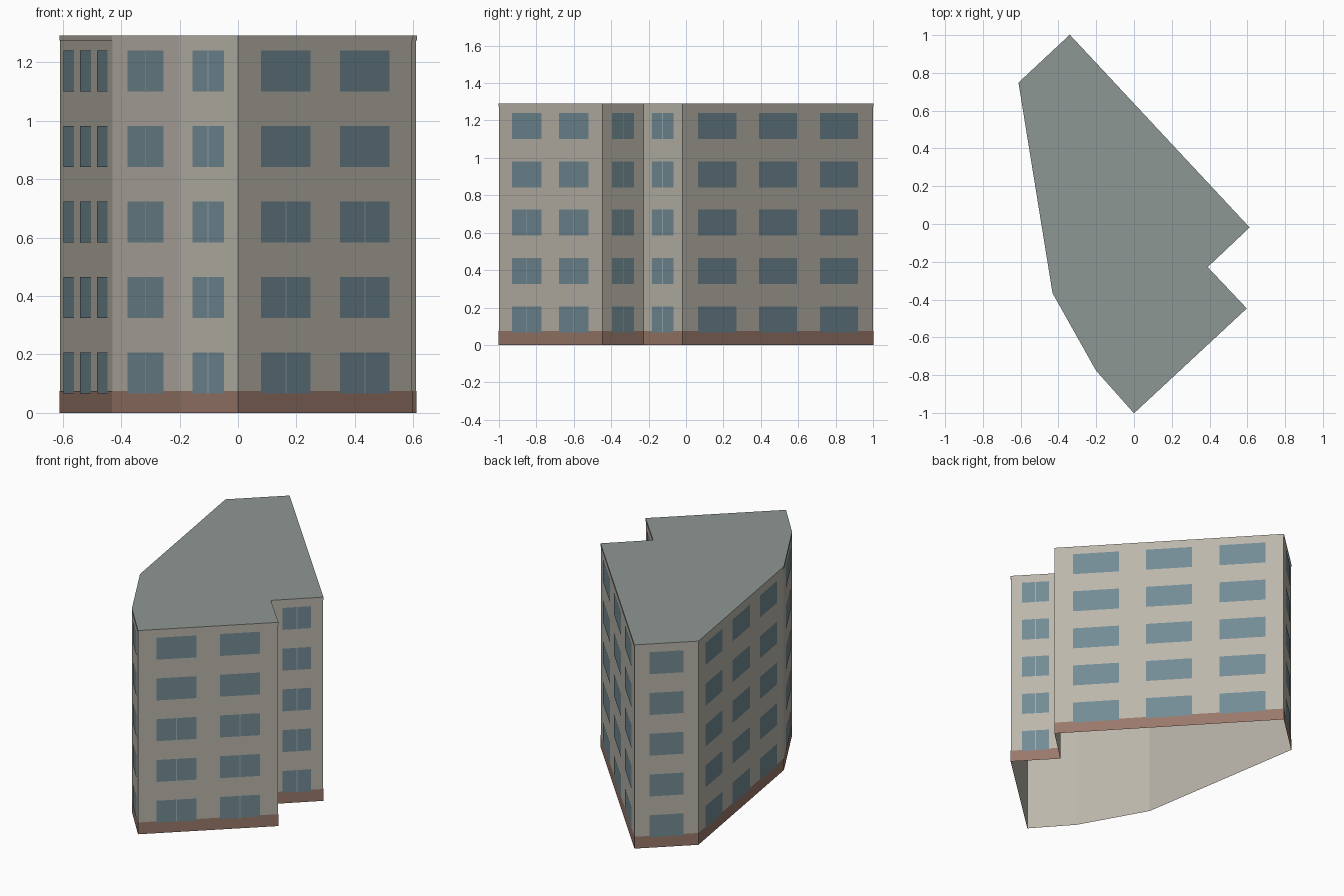
import bpy
from mathutils import Vector

if "Cube" in bpy.data.objects:
    bpy.data.objects.remove(bpy.data.objects["Cube"])

H, FLOORS = 1.292, 5
FH = H / FLOORS
# footprint, counter-clockwise from the front corner
PLAN = [Vector(p) for p in [(0, -1), (0.595, -0.447), (0.388, -0.228), (0.61, -0.018),
                            (-0.34, 1), (-0.61, 0.748), (-0.43, -0.365), (-0.2, -0.775)]]
BAYS = [2, 1, 1, 3, 1, 3, 1, 1]      # windows per storey on each wall
N = len(PLAN)


def material(name, rgb):
    m = bpy.data.materials.new(name)
    m.diffuse_color = (*rgb, 1)
    m.use_nodes = True
    m.node_tree.nodes["Principled BSDF"].inputs["Base Color"].default_value = m.diffuse_color
    return m


WALL = material("wall_render", (0.50, 0.47, 0.41))
BRICK = material("base_brick", (0.32, 0.19, 0.145))
GLASS = material("glass", (0.17, 0.26, 0.30))
FRAME = material("mullion_paint", (0.33, 0.42, 0.46))
ROOF = material("roof_felt", (0.27, 0.31, 0.295))


def add_mesh(name, verts, faces, mat):
    me = bpy.data.meshes.new(name)
    me.from_pydata(verts, [], faces)
    me.materials.append(mat)
    ob = bpy.data.objects.new(name, me)
    bpy.context.collection.objects.link(ob)


def wall_axes(i):
    a, b = PLAN[i], PLAN[(i + 1) % N]
    d = (b - a).normalized()
    return a, (b - a).length, d, Vector((d.y, -d.x))


def outline(off):
    # footprint pushed outward with mitred corners
    pts = []
    for i in range(N):
        n1, n2 = wall_axes(i - 1 if i else N - 1)[3], wall_axes(i)[3]
        pts.append(PLAN[i] + (n1 + n2) * off / (1 + n1.dot(n2)))
    return pts


def band(name, z0, z1, off, mat):
    pts = outline(off)
    verts = [(p.x, p.y, z) for z in (z0, z1) for p in pts]
    faces = [(i, (i + 1) % N, (i + 1) % N + N, i + N) for i in range(N)]
    add_mesh(name, verts, faces, mat)


def panels(name, rects, off, mat):
    # flat rectangles on the walls: (wall, centre, width, z0, z1)
    verts, faces = [], []
    for i, c, w, z0, z1 in rects:
        a, _, d, n = wall_axes(i)
        k = len(verts)
        for s, z in ((-1, z0), (1, z0), (1, z1), (-1, z1)):
            p = a + d * (c + s * w / 2) + n * off
            verts.append((p.x, p.y, z))
        faces.append((k, k + 1, k + 2, k + 3))
    add_mesh(name, verts, faces, mat)


# shell open at the bottom, base course, thin roof edge
band("walls", 0, H, 0, WALL)
band("base_course", 0, 0.075, 0.001, BRICK)
band("roof_edge", H - 0.018, H, 0.0015, WALL)
add_mesh("roof", [(p.x, p.y, H) for p in outline(0.0015)], [tuple(range(N))], ROOF)

# windows and central mullions
glass, bars = [], []
for i, n in enumerate(BAYS):
    length = wall_axes(i)[1]
    bay = length * (0.81 + 0.05 * n) / n
    for f in range(FLOORS):
        z0 = f * FH + 0.067
        z1 = z0 + 0.139
        for k in range(n):
            c = length / 2 + (k - (n - 1) / 2) * bay
            glass.append((i, c, bay * 0.627, z0, z1))
            if (n == 1 and i != 4) or (n == 2 and f < 3):
                bars.append((i, c, 0.006, z0, z1))
panels("windows", glass, 0.002, GLASS)
panels("mullions", bars, 0.003, FRAME)
